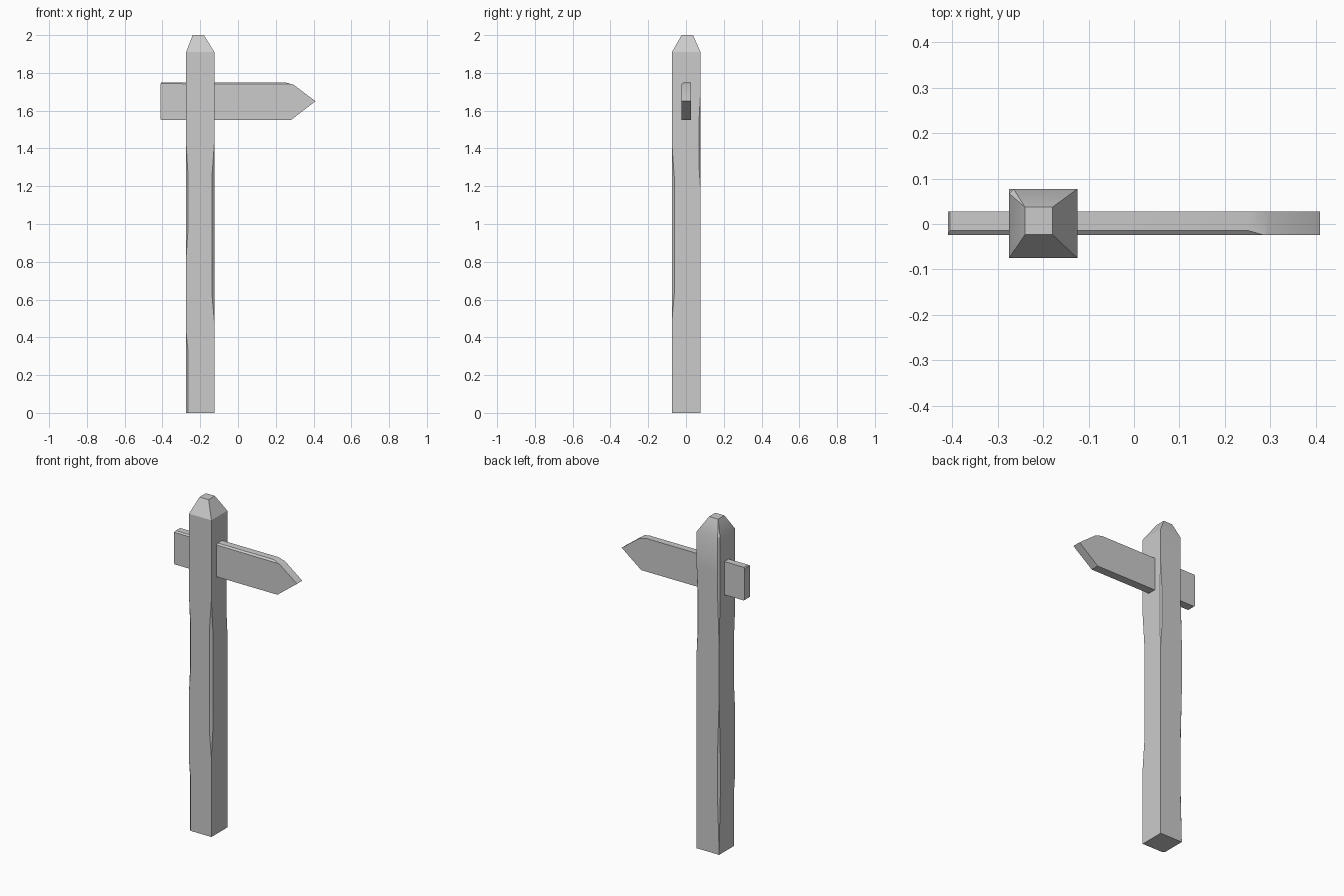
import bpy, bmesh, math

if "Cube" in bpy.data.objects:
    bpy.data.objects.remove(bpy.data.objects["Cube"])


def interp(z, keys):
    for (z0, c0), (z1, c1) in zip(keys, keys[1:]):
        if z0 <= z <= z1:
            return c0 + (c1 - c0) * (z - z0) / (z1 - z0)
    return 0.0


def finish(bm, name):
    bmesh.ops.remove_doubles(bm, verts=bm.verts, dist=0.0003)
    bmesh.ops.recalc_face_normals(bm, faces=bm.faces)
    mesh = bpy.data.meshes.new(name)
    bm.to_mesh(mesh)
    bm.free()
    obj = bpy.data.objects.new(name, mesh)
    bpy.context.collection.objects.link(obj)
    bpy.ops.object.select_all(action='DESELECT')
    obj.select_set(True)
    bpy.context.view_layer.objects.active = obj
    bpy.ops.object.shade_smooth_by_angle(angle=math.radians(27))
    return obj


# Worn corners of the post: (height, chamfer size), counter-clockwise from front left
chips = [
    [(0, .011), (.32, .011), (.43, 0), (.82, 0), (.98, .011), (1.25, .011), (1.43, 0)],
    [(.48, 0), (.63, .013), (1.25, .013), (1.43, 0)],
    [(1.18, 0), (1.3, .008), (1.55, .008), (1.7, 0)],
    [(0, 0), (.35, .011), (.6, .011), (.95, 0), (1.25, 0), (1.55, .01), (1.91, .01), (2, 0)],
]
levels = sorted({z for keys in chips for z, c in keys})

# Post: lofted square section with chipped corners and a blunt tapered top
bm = bmesh.new()
rings = []
for z in levels:
    x0, x1, y0, y1 = (-.24, -.18, -.023, .037) if z == 2 else (-.275, -.125, -.075, .077)
    corners = [(x0, y0), (x1, y0), (x1, y1), (x0, y1)]
    ring = []
    for i, (x, y) in enumerate(corners):
        c = interp(z, chips[i])
        sx, sy = (1 if i in (0, 3) else -1), (1 if i < 2 else -1)
        pair = [(x + sx * c, y, z), (x, y + sy * c, z)]
        if i in (0, 2):
            pair.reverse()
        ring += [bm.verts.new(p) for p in pair]
    rings.append(ring)
for a, b in zip(rings, rings[1:]):
    for i in range(8):
        j = (i + 1) % 8
        bm.faces.new((a[i], a[j], b[j], b[i]))
bm.faces.new(rings[0])
bm.faces.new(rings[-1])
finish(bm, "post")

# Arrow board passing through the post
outline = [(-.41, 1.555), (-.405, 1.55), (.28, 1.55), (.41, 1.65),
           (.295, 1.737), (.25, 1.75), (-.405, 1.75), (-.41, 1.743)]
bm = bmesh.new()
front = [bm.verts.new((x, -.024, z)) for x, z in outline]
back = [bm.verts.new((x, .027, z)) for x, z in outline]
bm.faces.new(front)
bm.faces.new(back[::-1])
for i in range(len(outline)):
    j = (i + 1) % len(outline)
    bm.faces.new((front[i], front[j], back[j], back[i]))

# Worn long edges of the board
for ring, i, size in ((front, 5, .01), (front, 1, .007), (back, 1, .007)):
    edge = bm.edges.get((ring[i], ring[i + 1]))
    if edge:
        bmesh.ops.bevel(bm, geom=[edge], offset=size, segments=1, affect='EDGES')
finish(bm, "arrow_board")
